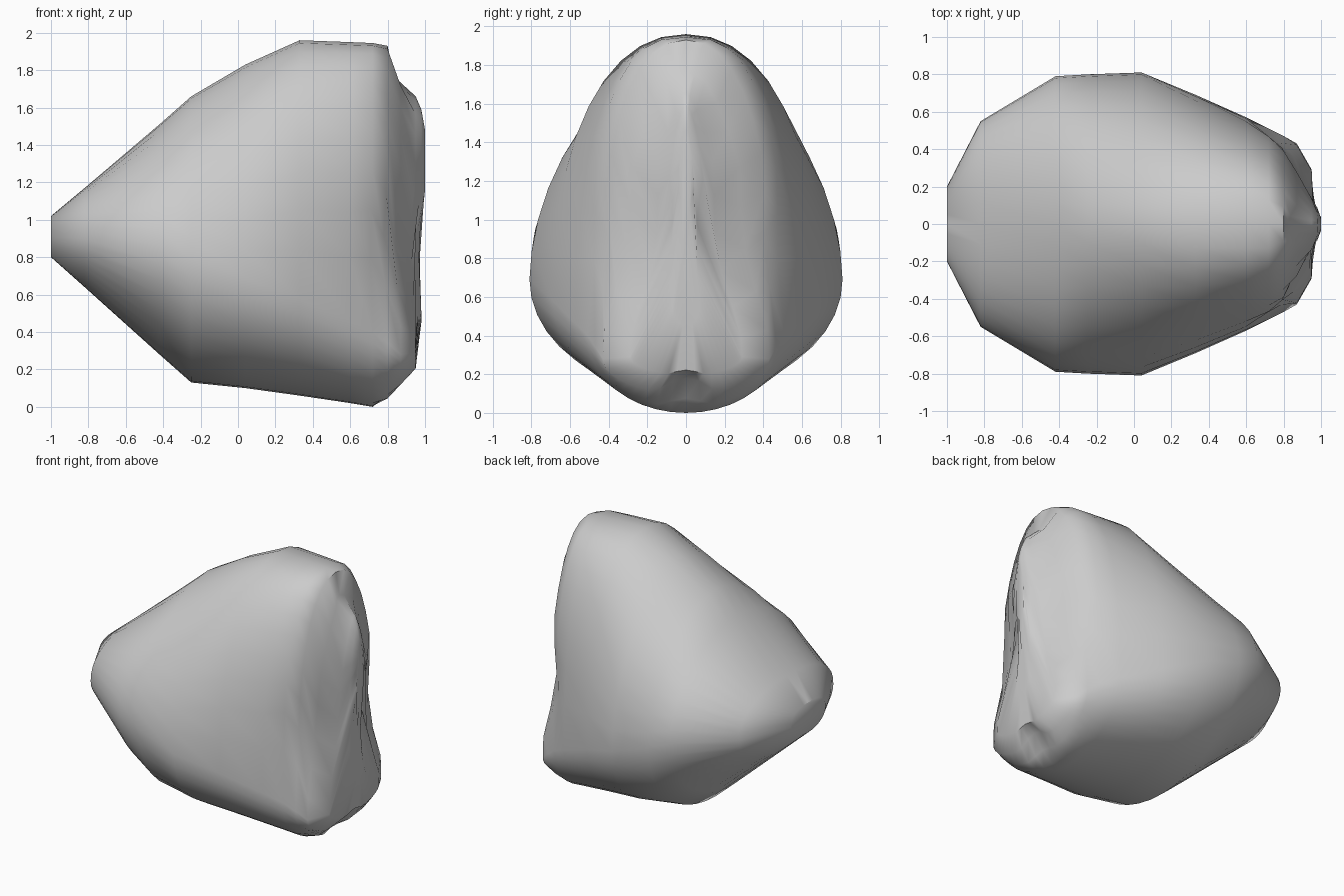
import bpy, bmesh, math
from mathutils import Vector

cube = bpy.data.objects.get("Cube")
if cube:
    bpy.data.objects.remove(cube, do_unlink=True)

grey = bpy.data.materials.new("stone_grey")
grey.use_nodes = True
tone = (0.6, 0.6, 0.6, 1)
grey.diffuse_color = tone
grey.node_tree.nodes["Principled BSDF"].inputs["Base Color"].default_value = tone

# Cross-sections: x, bottom, top, half width, height of widest point, squareness
SECTIONS = [
    (-1.0, .80, 1.02, .20, .91, 2.8),
    (-.82, .64, 1.17, .55, .90, 2.3),
    (-.42, .28, 1.51, .79, .86, 1.9),
    (-.25, .13, 1.66, .80, .79, 1.8),
    (.04, .10, 1.83, .81, .69, 1.8),
    (.33, .06, 1.96, .69, .58, 2.2),
    (.60, .02, 1.95, .57, .46, 2.5),
    (.72, .00, 1.945, .51, .40, 2.7),
    (.80, .03, 1.93, .47, .34, 2.3),
    (.87, .10, 1.81, .43, .28, 1.6),
    (.95, .20, 1.66, .29, .29, 1.4),
    (.98, .45, 1.59, .11, .75, 1.8),
    (1.0, .75, 1.48, .04, 1.1, 2.0),
]
SIDES = 40


def ring(bm, x, low, high, width, middle, power):
    """Rounded section with a separate lower half."""
    verts = []
    for i in range(SIDES):
        a = 2 * math.pi * i / SIDES
        c, s = math.cos(a), math.sin(a)
        n = power if s > 0 else 2
        y = math.copysign(abs(c) ** (2 / n), c) * width
        rise = abs(s) ** (2 / n)
        z = middle + rise * (high - middle if s > 0 else low - middle)
        verts.append(bm.verts.new((x, y, z)))
    return verts


def dent(bm, centre, radius, pull):
    """Push the surface softly around a point."""
    for v in bm.verts:
        d = (v.co - Vector(centre)).length / radius
        if d < 1:
            v.co += Vector(pull) * (1 - d * d)


bm = bmesh.new()
rings = [ring(bm, *section) for section in SECTIONS]
for a, b in zip(rings, rings[1:]):
    for i in range(SIDES):
        j = (i + 1) % SIDES
        bm.faces.new((a[i], a[j], b[j], b[i]))
bm.faces.new(rings[0])
bm.faces.new(rings[-1])

# Upper notch and lower pinch
dent(bm, (.87, 0, 1.81), .12, (-.04, 0, -.04))
dent(bm, (.87, 0, .10), .15, (0, 0, .08))

# Shallow hollows beside the central ridge
for side in (-1, 1):
    dent(bm, (.90, side * .27, .85), .40, (-.03, side * -.07, 0))
bmesh.ops.recalc_face_normals(bm, faces=bm.faces)

mesh = bpy.data.meshes.new("stone_body")
bm.to_mesh(mesh)
bm.free()
mesh.materials.append(grey)
body = bpy.data.objects.new("stone_body", mesh)
bpy.context.collection.objects.link(body)

bpy.ops.object.select_all(action="DESELECT")
body.select_set(True)
bpy.context.view_layer.objects.active = body
bpy.ops.object.shade_smooth_by_angle(angle=math.radians(50))
